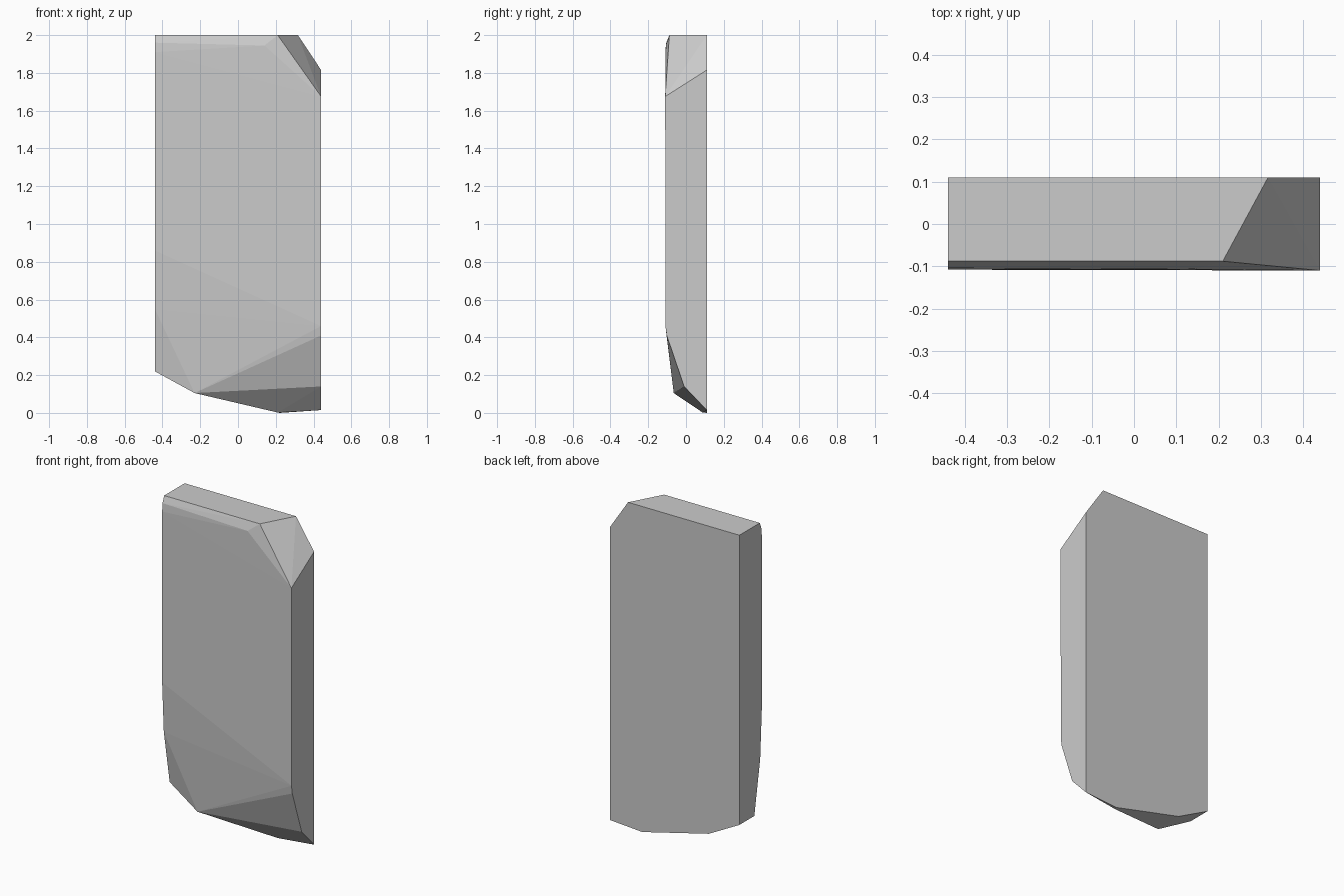
import bpy
import bmesh

# Remove the default object
default_cube = bpy.data.objects.get("Cube")
if default_cube:
    bpy.data.objects.remove(default_cube, do_unlink=True)


def make_material(name, colour):
    material = bpy.data.materials.new(name)
    material.use_nodes = True
    material.diffuse_color = colour
    shader = material.node_tree.nodes["Principled BSDF"]
    shader.inputs["Base Color"].default_value = colour
    return material


LEFT_X, RIGHT_X = -0.44, 0.44
BACK_Y, FRONT_Y = 0.11, -0.11

# Flat back outline (x, z): clipped upper corner, chipped lower edge
back_outline = [
    (LEFT_X, 2), (0.317, 2), (RIGHT_X, 1.815),
    (RIGHT_X, 0.015), (0.22, 0), (-0.232, 0.11), (LEFT_X, 0.22),
]

# Side profiles (y, z), curving back toward the base
left_profile = [
    (-0.088, 2), (-0.104, 1.96), (-0.108, 1.91),
    (-0.108, 0.86), (-0.092, 0.55), (-0.035, 0.22),
]
right_profile = [(FRONT_Y, 1.675), (-0.109, 0.46), (-0.102, 0.41), (-0.01, 0.14)]

# Corners of the worn front: upper chamfer and lower chips
front_corners = [
    (0.21, -0.088, 2), (0.14, -0.107, 1.945),
    (-0.23, -0.065, 0.105), (0.21, 0.088, 0.002),
]

corners = [(x, BACK_Y, z) for x, z in back_outline]
corners += [(LEFT_X, y, z) for y, z in left_profile]
corners += [(RIGHT_X, y, z) for y, z in right_profile]
corners += front_corners

# Wrap the corners in a faceted stone slab
bm = bmesh.new()
for corner in corners:
    bm.verts.new(corner)
bmesh.ops.convex_hull(bm, input=bm.verts[:])
loose = [v for v in bm.verts if not v.link_faces]
bmesh.ops.delete(bm, geom=loose, context="VERTS")
bmesh.ops.dissolve_limit(bm, angle_limit=0.003, verts=bm.verts[:], edges=bm.edges[:])
bmesh.ops.recalc_face_normals(bm, faces=bm.faces[:])

mesh = bpy.data.meshes.new("stone_slab")
bm.to_mesh(mesh)
bm.free()
mesh.materials.append(make_material("light grey stone", (0.6, 0.6, 0.6, 1)))
slab = bpy.data.objects.new("stone_slab", mesh)
bpy.context.collection.objects.link(slab)
